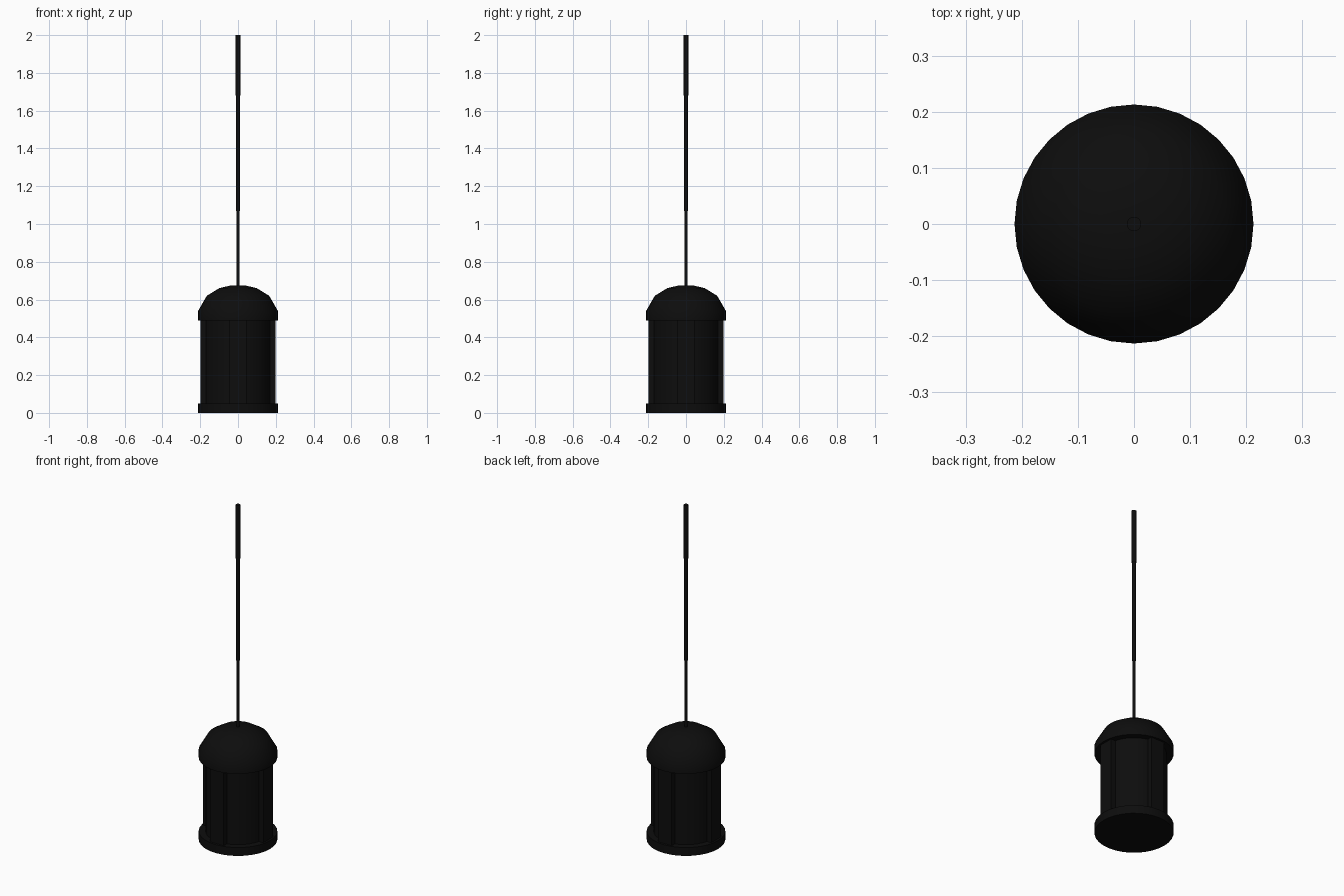
import bpy, bmesh, math

if "Cube" in bpy.data.objects:
    bpy.data.objects.remove(bpy.data.objects["Cube"])

black = bpy.data.materials.new("black_metal")
black.diffuse_color = (0.004, 0.004, 0.004, 1)
black.use_nodes = True
black.node_tree.nodes["Principled BSDF"].inputs["Base Color"].default_value = black.diffuse_color


def lathe(name, profile, sides):
    """Spin (radius, height) points round z and close both ends."""
    bm = bmesh.new()
    rings = [[bm.verts.new((r * math.cos(2 * math.pi * i / sides),
                            r * math.sin(2 * math.pi * i / sides), z))
              for i in range(sides)] for r, z in profile]
    for a, b in zip(rings, rings[1:]):
        for i in range(sides):
            j = (i + 1) % sides
            bm.faces.new((a[i], a[j], b[j], b[i]))
    bm.faces.new(rings[0][::-1])
    bm.faces.new(rings[-1])
    return finish(name, bm)


def finish(name, bm, smooth=True):
    mesh = bpy.data.meshes.new(name)
    bm.to_mesh(mesh)
    bm.free()
    obj = bpy.data.objects.new(name, mesh)
    bpy.context.collection.objects.link(obj)
    mesh.materials.append(black)
    if smooth:
        bpy.ops.object.select_all(action='DESELECT')
        obj.select_set(True)
        bpy.context.view_layer.objects.active = obj
        bpy.ops.object.shade_smooth_by_angle(angle=math.radians(35))
    return obj


# Base plate, drum and domed lid
lathe("base_rim", [(0.213, 0), (0.213, 0.05)], 32)
lathe("drum", [(0.176, 0.045), (0.176, 0.495)], 32)
lathe("domed_lid", [(0.213, 0.49), (0.213, 0.537), (0.165, 0.62),
                    (0.10, 0.66), (0.042, 0.674)], 32)

# Four upright ribs around the drum
for k in range(4):
    bm = bmesh.new()
    bmesh.ops.create_cube(bm, size=1)
    for v in bm.verts:
        v.co.x = 0.18 + v.co.x * 0.038
        v.co.y *= 0.09
        v.co.z = 0.27 + v.co.z * 0.45
    rib = finish(f"rib_{k + 1}", bm, smooth=False)
    rib.rotation_euler.z = k * math.pi / 2

# Stepped rod, thicker towards the top
lathe("stepped_rod", [(0.008, 0.66), (0.008, 1.07), (0.0105, 1.07),
                      (0.0105, 1.68), (0.013, 1.68), (0.013, 2.0)], 16)
